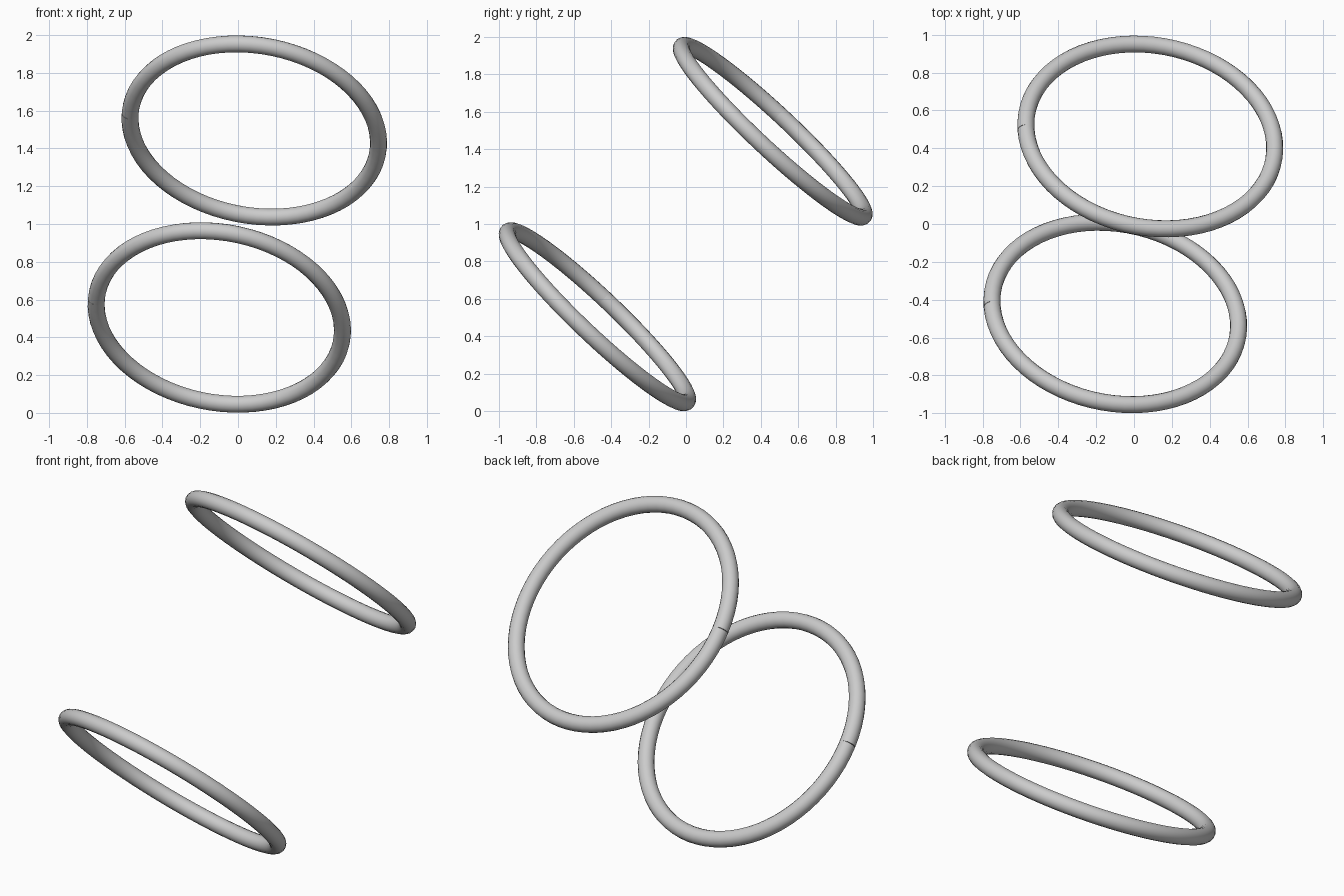
import bpy
from math import cos, sin, tau
from mathutils import Vector

if "Cube" in bpy.data.objects:
    bpy.data.objects.remove(bpy.data.objects["Cube"])

TUBE = 0.045
SEGMENTS = 72


def tilted_ring(name, center, radius, normal, seam):
    """Round wire bent into a circle, its two capped ends butting at the seam."""
    n = Vector(normal).normalized()
    u = Vector(seam)
    u = (u - n * u.dot(n)).normalized()
    v = n.cross(u)
    curve = bpy.data.curves.new(name, 'CURVE')
    curve.dimensions = '3D'
    curve.bevel_depth = TUBE
    curve.bevel_resolution = 6
    curve.use_fill_caps = True
    spline = curve.splines.new('POLY')
    spline.points.add(SEGMENTS)
    for i, p in enumerate(spline.points):
        a = tau * i / SEGMENTS
        p.co = (*(Vector(center) + radius * (cos(a) * u + sin(a) * v)), 1)
    obj = bpy.data.objects.new(name, curve)
    bpy.context.collection.objects.link(obj)

    # Turn the wire into a smooth mesh
    bpy.ops.object.select_all(action='DESELECT')
    obj.select_set(True)
    bpy.context.view_layer.objects.active = obj
    bpy.ops.object.convert(target='MESH')
    bpy.ops.object.shade_smooth_by_angle()


# Two parallel tilted rings, one above and behind the other
tilted_ring("upper_ring", (0.086, 0.463, 1.495), 0.664, (0.135, 0.677, 0.723), (-0.655, 0.03, 0.09))
tilted_ring("lower_ring", (-0.099, -0.473, 0.505), 0.659, (0.145, 0.682, 0.717), (-0.65, 0.03, 0.095))
